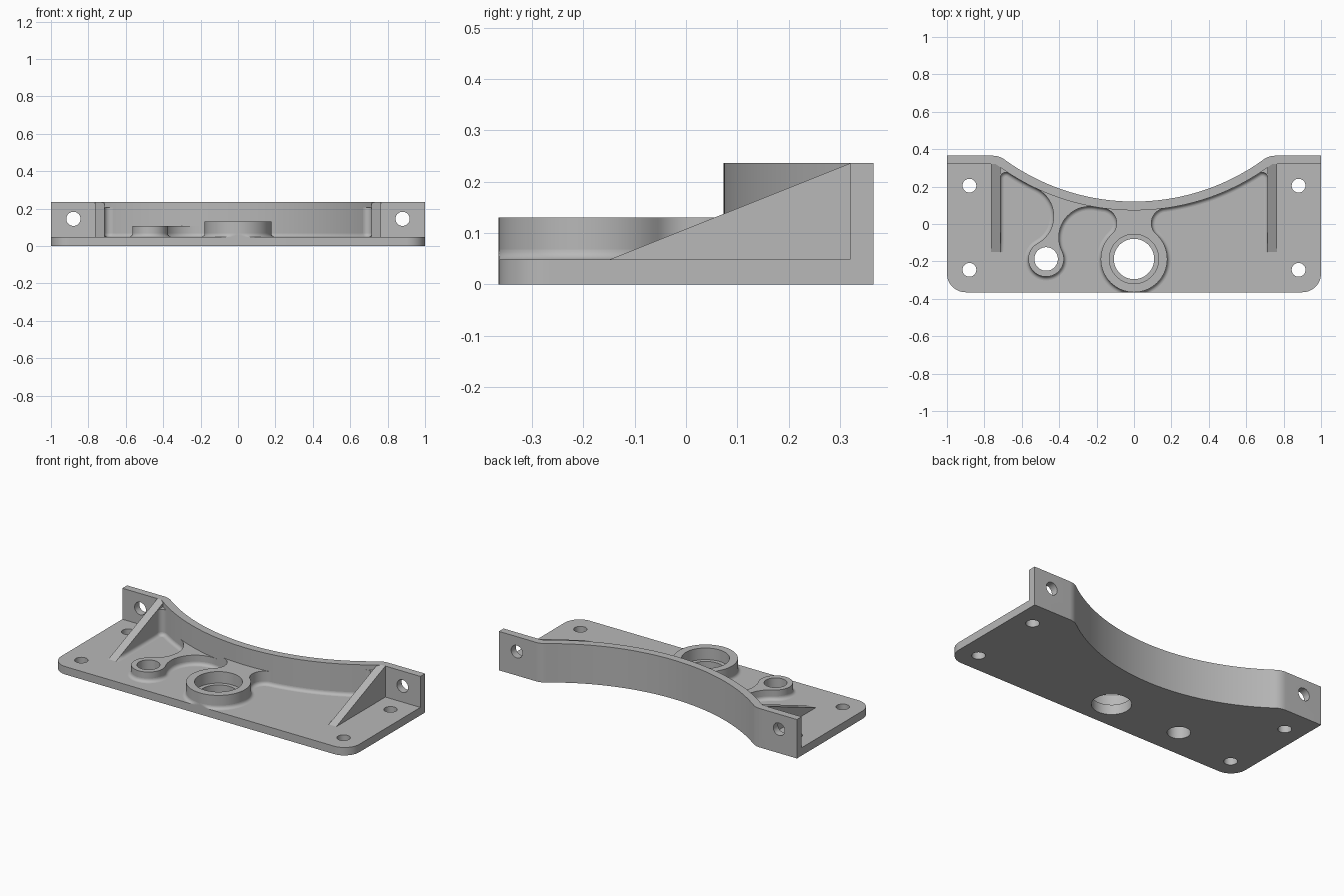
import bpy, bmesh, math
from mathutils import Vector

if "Cube" in bpy.data.objects:
    bpy.data.objects.remove(bpy.data.objects["Cube"], do_unlink=True)

grey = bpy.data.materials.new("plain_grey")
grey.use_nodes = True
grey.diffuse_color = (0.48, 0.48, 0.48, 1)
grey.node_tree.nodes["Principled BSDF"].inputs["Base Color"].default_value = grey.diffuse_color

# Main dimensions
BASE, TOP, BACK, FLANGE = 0.048, 0.236, 0.365, 0.32
R_BACK, R_FRONT = 1.18, 1.227
GUSSET_IN, GUSSET_OUT, GUSSET_Y = 0.715, 0.765, -0.15
SKIRT = 0.02
C = Vector((0, 1.3))            # centre of the curved wall
B = Vector((0, -0.187))         # large boss
S = Vector((-0.47, -0.187))     # small boss
B_R, S_R = 0.178, 0.095


def ang(a, b):
    return math.atan2(b.y - a.y, b.x - a.x)


def arc(c, r, a0, a1, ccw=True, n=20):
    while ccw and a1 < a0:
        a1 += math.tau
    while not ccw and a1 > a0:
        a1 -= math.tau
    steps = [a0 + (a1 - a0) * i / n for i in range(n + 1)]
    return [Vector((c.x + r * math.cos(a), c.y + r * math.sin(a))) for a in steps]


def circle(c, r, n=48):
    return arc(c, r, 0, math.tau, n=n)[:-1]


def tangent_centre(p, rp, r, side):
    """Centre of a circle of radius r touching a boss and the wall front."""
    u, d = (C - p).normalized(), (C - p).length
    a = (d * d + (rp + r) ** 2 - (R_FRONT + r) ** 2) / (2 * d)
    h = math.sqrt((rp + r) ** 2 - a * a)
    return p + u * a + Vector((u.y, -u.x)) * h * side


def finish(name, bm):
    bmesh.ops.recalc_face_normals(bm, faces=bm.faces)
    mesh = bpy.data.meshes.new(name)
    bm.to_mesh(mesh)
    bm.free()
    ob = bpy.data.objects.new(name, mesh)
    bpy.context.collection.objects.link(ob)
    mesh.materials.append(grey)
    return ob


def prism(name, loops, lo, hi, axis="z"):
    place = {"z": lambda p, w: (p[0], p[1], w),
             "y": lambda p, w: (p[0], w, p[1]),
             "x": lambda p, w: (w, p[0], p[1])}[axis]
    bm = bmesh.new()
    for loop in loops:
        low = [bm.verts.new(place(p, lo)) for p in loop]
        high = [bm.verts.new(place(p, hi)) for p in loop]
        bm.faces.new(low)
        bm.faces.new(high)
        for i in range(len(loop)):
            j = (i + 1) % len(loop)
            bm.faces.new((low[i], low[j], high[j], high[i]))
    return finish(name, bm)


def activate(ob):
    bpy.ops.object.select_all(action="DESELECT")
    ob.select_set(True)
    bpy.context.view_layer.objects.active = ob


def cut(ob, *cutters):
    activate(ob)
    for c in cutters:
        mod = ob.modifiers.new("hole", "BOOLEAN")
        mod.operation, mod.solver, mod.object = "DIFFERENCE", "EXACT", c
        bpy.ops.object.modifier_apply(modifier=mod.name)


def mirror(points):
    return [Vector((-p.x, p.y)) for p in reversed(points)]


# Rear outline from right to left: flat, rounded shoulder, concave curve
r = 0.1
shoulder = Vector((math.sqrt((R_BACK + r) ** 2 - (C.y - BACK + r) ** 2), BACK - r))
round_r = arc(shoulder, r, math.pi / 2, ang(shoulder, C), n=10)
curve = arc(C, R_BACK, ang(C, shoulder), math.pi - ang(C, shoulder) - math.tau, False, 64)
rear = [Vector((1, BACK))] + round_r + curve[1:-1] + mirror(round_r) + [Vector((-1, BACK))]

# Base plate with rounded front corners
corner = arc(Vector((-0.9, -BACK + 0.1)), 0.1, math.pi, 1.5 * math.pi, n=12)
plate = prism("base_plate", [rear + corner + mirror(corner)], 0, BASE)

# Curved back wall with end flanges
edge = Vector((math.sqrt(R_FRONT ** 2 - (C.y - FLANGE) ** 2), FLANGE))
a_edge = ang(C, edge)
front = arc(C, R_FRONT, math.pi - a_edge - math.tau, a_edge, True, 64)
wall = prism("back_wall", [rear + [Vector((-1, FLANGE))] + front + [Vector((1, FLANGE))]], BASE, TOP)

# Blend curves joining bosses and gussets to the wall
f1, f2 = (tangent_centre(B, B_R, 0.08, s) for s in (1, -1))
g1, g2 = (tangent_centre(S, S_R, 0.165, s) for s in (1, -1))
big_outline = (arc(f1, 0.08, ang(f1, C), ang(f1, B)) +
               arc(B, B_R, ang(B, f1), ang(B, f2), False, 56)[1:] +
               arc(f2, 0.08, ang(f2, B), ang(f2, C))[1:])
small_outline = (arc(g1, 0.165, ang(g1, C), ang(g1, S)) +
                 arc(S, S_R, ang(S, g1), ang(S, g2), False, 40)[1:] +
                 arc(g2, 0.165, ang(g2, S), ang(g2, C))[1:])
k = 0.03
h = Vector((GUSSET_IN - k, 0))
h.y = C.y - math.sqrt((R_FRONT + k) ** 2 - h.x ** 2)
nook = arc(h, k, 0, ang(h, C), n=8)

big_boss = prism("large_boss", [big_outline], BASE, 0.13)
small_boss = prism("small_boss", [small_outline], BASE, 0.107)

# Triangular gussets and their rounded inner corners
parts = [plate, wall, big_boss, small_boss]
slope = (TOP - BASE) / (FLANGE - GUSSET_Y)
for side, sign in (("left", 1), ("right", -1)):
    tri = [(GUSSET_Y, BASE), (FLANGE, BASE), (FLANGE, TOP)]
    parts.append(prism(side + "_gusset", [tri], sign * GUSSET_IN, sign * GUSSET_OUT, "x"))
    fill = nook + [Vector((GUSSET_IN + 0.01, FLANGE - 0.005))]
    parts.append(prism(side + "_corner_blend", [[(sign * p.x, p.y) for p in fill]],
                       BASE, BASE + slope * (h.y - GUSSET_Y)))


# Concave fillet running along the foot of wall, gussets and bosses
def wall_run(p, q, n):
    return arc(C, R_FRONT, ang(C, p), ang(C, q), False, n)[1:-1]


left_nook = mirror(nook)
gusset_run = [Vector((GUSSET_IN, GUSSET_Y + (h.y - GUSSET_Y) * i / 12)) for i in range(12)]
path = (gusset_run + nook + wall_run(nook[-1], big_outline[0], 24) + big_outline +
        wall_run(big_outline[-1], small_outline[0], 3) + small_outline +
        wall_run(small_outline[-1], left_nook[0], 8) + left_nook + mirror(gusset_run))
bm = bmesh.new()
rows = []
for i, p in enumerate(path):
    t = (path[min(i + 1, len(path) - 1)] - path[max(i - 1, 0)]).normalized()
    normal = Vector((-t.y, t.x))
    row = []
    for j in range(7):
        a = math.pi / 2 * j / 6
        q = p + normal * SKIRT * (1 - math.sin(a))
        z = BASE + SKIRT * (1 - math.cos(a))
        if abs(p.x) > GUSSET_IN - 0.001:
            z = min(z, BASE + slope * (p.y - GUSSET_Y))
        row.append(bm.verts.new((q.x, max(q.y, -BACK), z)))
    rows.append(row)
for r0, r1 in zip(rows, rows[1:]):
    for j in range(6):
        bm.faces.new((r0[j], r1[j], r1[j + 1], r0[j + 1]))
# Keep the open strip facing upward
skirt = finish("foot_fillet", bm)
if sum(f.normal.z for f in skirt.data.polygons) < 0:
    skirt.data.flip_normals()
parts.append(skirt)

# Screw holes, boss bores and counterbore
screws = [circle(Vector((x, y)), 0.037, 32) for x in (-0.88, 0.88) for y in (-0.245, 0.205)]
screw_cut = prism("screw_cutter", screws, -0.1, 0.1)
flange_cut = prism("flange_cutter", [circle(Vector((x, 0.145)), 0.038, 32) for x in (-0.88, 0.88)],
                   0.25, 0.45, "y")
bore_cut = prism("bore_cutter", [circle(B, 0.108), circle(S, 0.063)], -0.1, 0.3)
counter_cut = prism("counterbore_cutter", [circle(B, 0.132, 64)], 0.06, 0.3)
cut(plate, screw_cut, bore_cut)
cut(wall, flange_cut)
cut(big_boss, bore_cut, counter_cut)
cut(small_boss, bore_cut)
for c in (screw_cut, flange_cut, bore_cut, counter_cut):
    bpy.data.objects.remove(c, do_unlink=True)

for ob in parts:
    activate(ob)
    bpy.ops.object.shade_smooth_by_angle(angle=math.radians(30))
